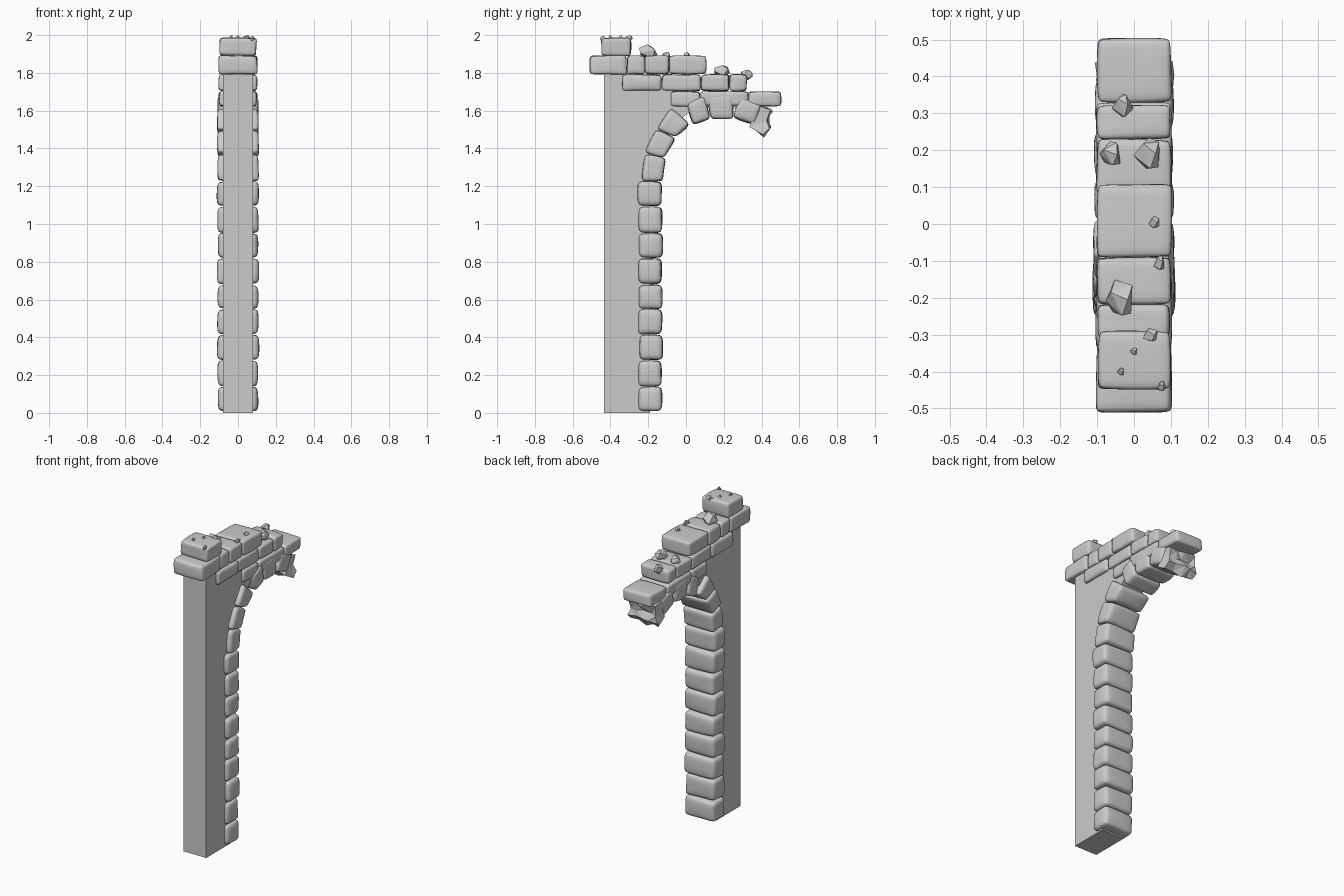
import bpy, bmesh, math, random
from mathutils import Vector

if "Cube" in bpy.data.objects:
    bpy.data.objects.remove(bpy.data.objects["Cube"])

random.seed(7)


def add_object(name, bm):
    bmesh.ops.recalc_face_normals(bm, faces=bm.faces)
    mesh = bpy.data.meshes.new(name)
    bm.to_mesh(mesh)
    bm.free()
    ob = bpy.data.objects.new(name, mesh)
    bpy.context.collection.objects.link(ob)
    return ob


def prism(profile, half):
    """Extrude a (y, z) outline along x, from -half to half."""
    bm = bmesh.new()
    a = [bm.verts.new((-half, y, z)) for y, z in profile]
    b = [bm.verts.new((half, y, z)) for y, z in profile]
    bm.faces.new(a)
    bm.faces.new(b[::-1])
    for i in range(len(a)):
        j = (i + 1) % len(a)
        bm.faces.new((a[i], b[i], b[j], a[j]))
    return bm


def jitter(bm, amount):
    for v in bm.verts:
        v.co += Vector([random.uniform(-amount, amount) for _ in range(3)])


def stone(name, profile, half, soft=0.02):
    """Worn, rounded block with slightly uneven sides."""
    bm = prism(profile, half)
    bmesh.ops.subdivide_edges(bm, edges=bm.edges[:], cuts=1, use_grid_fill=True)
    jitter(bm, 0.004)
    ob = add_object(name, bm)
    bev = ob.modifiers.new("worn_edges", 'BEVEL')
    bev.width, bev.segments = soft, 2
    bev.limit_method, bev.angle_limit = 'ANGLE', math.radians(40)
    sub = ob.modifiers.new("soften", 'SUBSURF')
    sub.levels = sub.render_levels = 1
    ob.data.polygons.foreach_set("use_smooth", [True] * len(ob.data.polygons))
    return ob


def box(y0, y1, z0, z1):
    return [(y0, z0), (y1, z0), (y1, z1), (y0, z1)]


def rubble(name, x, y, z, sx, sy, sz):
    """Angular flat-faced fragment: hull of random points on an ellipsoid."""
    bm = bmesh.new()
    for i in range(10):
        h = 1 - 2 * (i + 0.5) / 10
        t = i * 2.4 + random.uniform(-0.4, 0.4)
        r = math.sqrt(1 - h * h)
        bm.verts.new((x + sx * r * math.cos(t), y + sy * r * math.sin(t), z + sz * h))
    res = bmesh.ops.convex_hull(bm, input=bm.verts[:])
    loose = {g for g in res["geom_interior"] if isinstance(g, bmesh.types.BMVert)}
    bmesh.ops.delete(bm, geom=list(loose), context='VERTS')
    return add_object(name, bm)


# Plain wall core, following the back of the arch
add_object("wall_core", prism([
    (-0.435, 0), (-0.19, 0), (-0.19, 1.25), (-0.16, 1.38), (-0.09, 1.51),
    (0.03, 1.6), (0.18, 1.63), (0.32, 1.6), (0.32, 1.66), (0.05, 1.67),
    (-0.06, 1.68), (-0.1, 1.75), (-0.3, 1.8), (-0.435, 1.8)], 0.08))

# Column of edging stones
levels = [0.008, 0.14, 0.28, 0.415, 0.55, 0.68, 0.82, 0.953, 1.093, 1.228]
for i, (z0, z1) in enumerate(zip(levels, levels[1:])):
    d = random.uniform(-0.004, 0.004)
    stone(f"column_stone_{i + 1}", box(-0.252 + d, -0.124 + d, z0, z1 - 0.001),
          random.uniform(0.105, 0.113), 0.024)

# Wedge stones of the half arch
arch = [
    [(-0.24, 1.228), (-0.124, 1.226), (-0.106, 1.348), (-0.217, 1.374)],
    [(-0.222, 1.378), (-0.116, 1.345), (-0.052, 1.456), (-0.16, 1.504)],
    [(-0.158, 1.504), (-0.055, 1.457), (0.024, 1.527), (-0.082, 1.62)],
    [(0.0, 1.638), (0.1, 1.683), (0.13, 1.558), (0.035, 1.522)],
    [(0.107, 1.683), (0.252, 1.688), (0.252, 1.556), (0.132, 1.556)],
    [(0.285, 1.675), (0.402, 1.632), (0.366, 1.524), (0.246, 1.562)],
]
for i, outline in enumerate(arch):
    stone(f"arch_stone_{i + 1}", outline, random.uniform(0.106, 0.112))

# Snapped last arch stone with a jagged end
bm = prism([(0.385, 1.625), (0.45, 1.605), (0.432, 1.55), (0.445, 1.51),
            (0.405, 1.467), (0.345, 1.515)], 0.1)
bmesh.ops.subdivide_edges(bm, edges=[e for e in bm.edges
                          if abs(e.verts[0].co.x - e.verts[1].co.x) > 0.1], cuts=3)
jitter(bm, 0.01)
bmesh.ops.triangulate(bm, faces=bm.faces[:])
add_object("broken_arch_end", bm)

# Stepped courses over the arch: bottom z, top z, half width, joints along y
courses = [
    (1.622, 1.703, 0.1, [-0.08, 0.075, 0.33, 0.505]),
    (1.703, 1.792, 0.1, [-0.34, -0.128, 0.078, 0.23, 0.322]),
    (1.792, 1.892, 0.1, [-0.51, -0.312, -0.218, -0.09, 0.107]),
    (1.89, 1.987, 0.097, [-0.45, -0.29]),
]
for c, (z0, z1, half, joints) in enumerate(courses):
    for s, (y0, y1) in enumerate(zip(joints, joints[1:])):
        stone(f"course_{c + 1}_stone_{s + 1}", box(y0, y1, z0, z1),
              half + random.uniform(-0.003, 0.003), 0.016)

# Loose rubble on the steps: x, y, z, size x, y, z
bits = [
    (-0.03, 0.32, 1.79, 0.03, 0.035, 0.03), (-0.06, 0.19, 1.805, 0.034, 0.036, 0.032),
    (0.04, 0.19, 1.81, 0.042, 0.046, 0.034), (0.055, 0.005, 1.893, 0.016, 0.018, 0.018),
    (0.07, -0.105, 1.893, 0.018, 0.022, 0.02), (-0.035, -0.2, 1.91, 0.042, 0.056, 0.045),
    (0.045, -0.3, 1.985, 0.024, 0.02, 0.015), (0.0, -0.345, 1.987, 0.011, 0.011, 0.013),
    (-0.035, -0.4, 1.987, 0.011, 0.011, 0.013), (0.075, -0.44, 1.98, 0.012, 0.016, 0.018),
]
for i, b in enumerate(bits):
    rubble(f"rubble_{i + 1}", *b)
